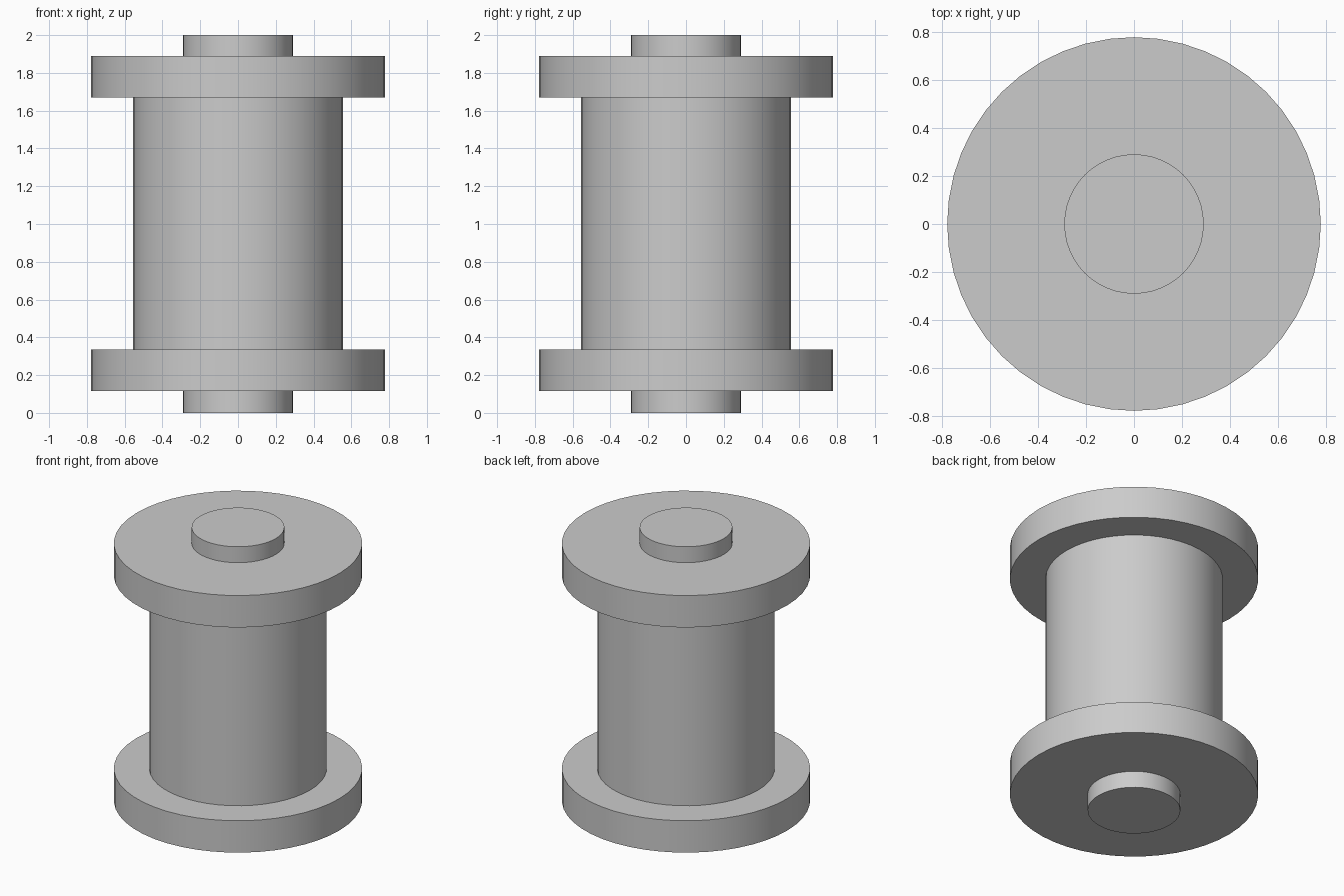
import bpy
import math

cube = bpy.data.objects.get("Cube")
if cube:
    bpy.data.objects.remove(cube, do_unlink=True)

SIDES = 48

grey = bpy.data.materials.new("plain grey")
grey.use_nodes = True
colour = (0.6, 0.6, 0.6, 1)
grey.diffuse_color = colour
grey.node_tree.nodes["Principled BSDF"].inputs["Base Color"].default_value = colour


def disc(name, radius, bottom, top):
    """Upright smooth cylinder between two heights."""
    bpy.ops.mesh.primitive_cylinder_add(
        vertices=SIDES, radius=radius, depth=top - bottom,
        location=(0, 0, (bottom + top) / 2))
    part = bpy.context.object
    part.name = name
    part.data.materials.append(grey)
    bpy.ops.object.shade_smooth_by_angle(angle=math.radians(30))
    return part


# Central drum between the flanges
disc("drum", 0.555, 0.335, 1.67)

# Wide end flanges
disc("lower_flange", 0.777, 0.115, 0.335)
disc("upper_flange", 0.777, 1.67, 1.89)

# Axle stubs at both ends
disc("lower_axle_stub", 0.29, 0, 0.115)
disc("upper_axle_stub", 0.29, 1.89, 2)
